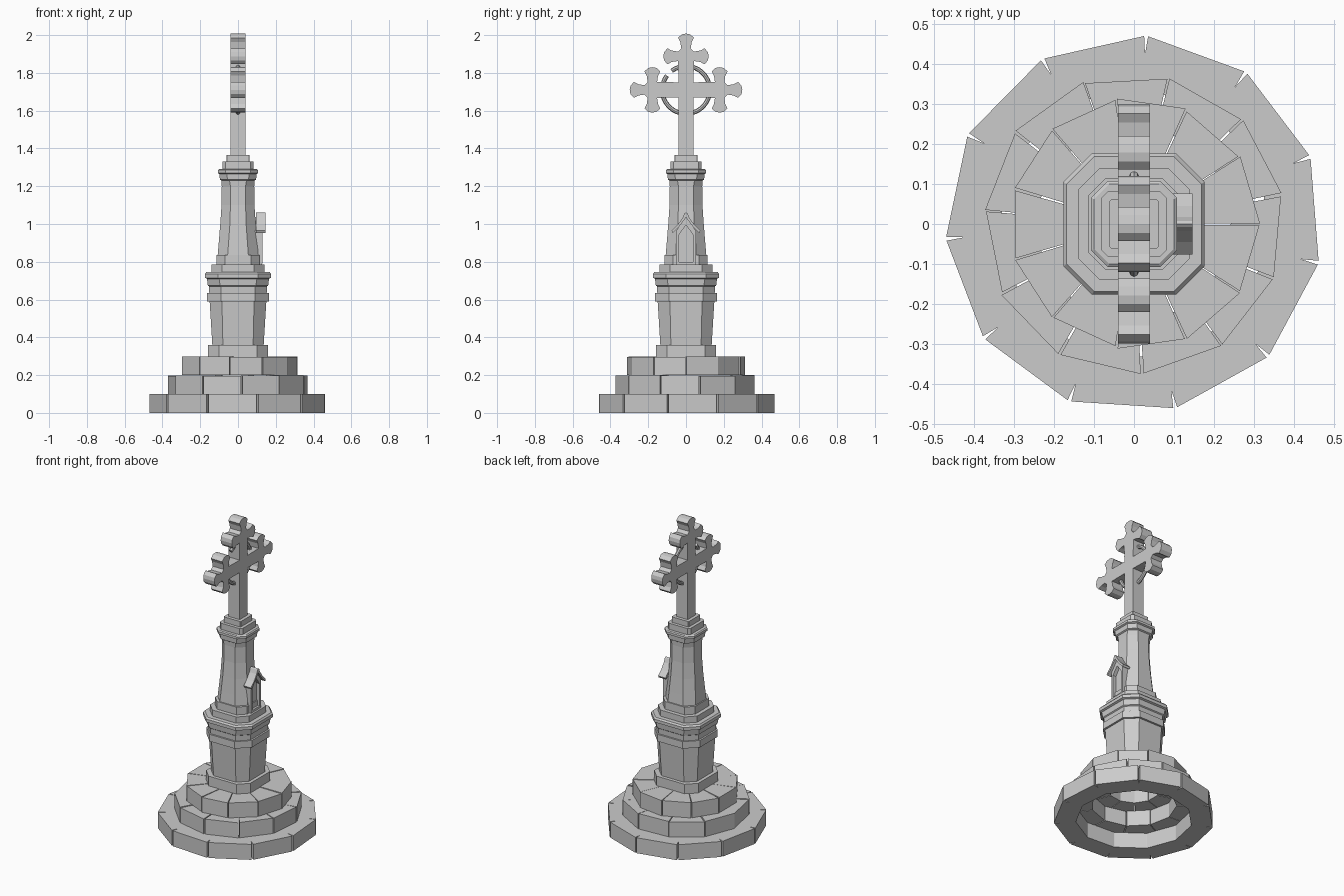
import bpy, bmesh, math, random
from mathutils import Vector

if "Cube" in bpy.data.objects:
    bpy.data.objects.remove(bpy.data.objects["Cube"])

random.seed(4)
TAU = math.tau
SIDES = 11


def make_object(name, bm):
    bmesh.ops.recalc_face_normals(bm, faces=bm.faces)
    me = bpy.data.meshes.new(name)
    bm.to_mesh(me)
    bm.free()
    ob = bpy.data.objects.new(name, me)
    bpy.context.collection.objects.link(ob)
    return ob


def add_loft(bm, rings):
    """Skin a list of equal-length vertex rings and cap both ends."""
    vs = [[bm.verts.new(p) for p in r] for r in rings]
    n = len(vs[0])
    for a, b in zip(vs, vs[1:]):
        for i in range(n):
            j = (i + 1) % n
            bm.faces.new((a[i], a[j], b[j], b[i]))
    bm.faces.new(vs[0][::-1])
    bm.faces.new(vs[-1])


def side_prism(name, outline, x0, x1):
    """Extrude a (y, z) outline along x."""
    bm = bmesh.new()
    add_loft(bm, [[(x, y, z) for y, z in outline] for x in (x0, x1)])
    return make_object(name, bm)


def polar(r, deg):
    a = math.radians(deg)
    return r * math.cos(a), r * math.sin(a)


# Lowest step: a hollow eleven-sided slab with V-shaped joints in its rim
def bottom_step():
    bm = bmesh.new()
    step, phase, notch = 360 / SIDES, 86.3, 0.6
    rows = []
    for i in range(SIDES):
        a = phase + i * step
        for r, d in ((0.47, -notch), (0.425, 0), (0.47, notch)):
            rows.append((polar(r, a + d), polar(0.342, a + d * 0.5)))
    loops = []
    for k, z in ((0, 0), (0, 0.1), (1, 0.1), (1, 0)):
        loops.append([bm.verts.new((*row[k], z)) for row in rows])
    n = len(rows)
    for a, b in zip(loops, loops[1:] + loops[:1]):
        for i in range(n):
            j = (i + 1) % n
            bm.faces.new((a[i], a[j], b[j], b[i]))
    make_object("bottom_step", bm)


# Upper steps: rings of separate, slightly uneven wedge blocks
def block_step(name, r_out, r_in, z0, z1, phase):
    bm = bmesh.new()
    step = 360 / SIDES
    for i in range(SIDES):
        a0 = phase + i * step + random.uniform(0.2, 0.7)
        a1 = phase + (i + 1) * step - random.uniform(0.2, 0.7)
        ro = r_out + random.uniform(-0.004, 0.004)
        top = z1 - random.uniform(0, 0.004)
        quad = [polar(r_in, a0), polar(ro, a0), polar(ro, a1), polar(r_in, a1)]
        add_loft(bm, [[(x, y, z) for x, y in quad] for z in (z0, top)])
    make_object(name, bm)


bottom_step()
block_step("middle_step", 0.373, 0.25, 0.1, 0.2, 76.7)
block_step("top_step", 0.312, 0.15, 0.2, 0.3, 0)


# Column parts: chamfered-square sections given as (z, half width, flat half)
def chamfered_column(name, profile):
    bm = bmesh.new()
    rings = []
    for z, h, f in profile:
        rings.append([(h, -f, z), (h, f, z), (f, h, z), (-f, h, z),
                      (-h, f, z), (-h, -f, z), (-f, -h, z), (f, -h, z)])
    add_loft(bm, rings)
    make_object(name, bm)


chamfered_column("pedestal", [
    (0.295, 0.158, 0.10), (0.36, 0.158, 0.10), (0.36, 0.136, 0.08),
    (0.59, 0.15, 0.085), (0.59, 0.163, 0.09), (0.635, 0.163, 0.09),
    (0.635, 0.152, 0.09), (0.67, 0.154, 0.09), (0.675, 0.16, 0.095),
    (0.71, 0.164, 0.10), (0.715, 0.176, 0.105), (0.735, 0.176, 0.105),
    (0.745, 0.168, 0.10), (0.745, 0.14, 0.085), (0.785, 0.14, 0.085),
    (0.785, 0.115, 0.07), (0.835, 0.115, 0.07)])
chamfered_column("shaft", [
    (0.83, 0.108, 0.055), (0.90, 0.102, 0.05), (1.0, 0.094, 0.043),
    (1.10, 0.087, 0.04), (1.20, 0.086, 0.04), (1.23, 0.088, 0.045),
    (1.235, 0.096, 0.055), (1.265, 0.098, 0.06), (1.27, 0.107, 0.066),
    (1.285, 0.107, 0.066), (1.29, 0.10, 0.062), (1.29, 0.081, 0.066),
    (1.33, 0.081, 0.066), (1.33, 0.061, 0.057), (1.365, 0.061, 0.057)])


# Cross with three-lobed ends, drawn as one outline
def cross_outline():
    cz, node = 1.71, 0.178
    petal = [(0.042, -0.025), (0.075, -0.03), (0.098, -0.042), (0.116, -0.022),
             (0.12, 0), (0.116, 0.022), (0.098, 0.042), (0.075, 0.03), (0.042, 0.025)]

    def turn(p, a):
        c, s = round(math.cos(a)), round(math.sin(a))
        return p[0] * c - p[1] * s, p[0] * s + p[1] * c

    pts = []
    for k in range(3):
        arm = [(0.04, -0.04)]
        for d in (-1, 0, 1):
            for p in petal:
                u, v = turn(p, d * math.pi / 2)
                arm.append((node + u, v))
        pts += [turn(p, k * math.pi / 2) for p in arm]
    pts += [(-0.04, -0.04), (-0.04, 1.36 - cz), (0.04, 1.36 - cz)]
    return [(y, z + cz) for y, z in pts]


side_prism("cross", cross_outline(), -0.04, 0.04)

# Thin broken ring around the crossing
bm = bmesh.new()
rings = []
for i in range(41):
    a = math.radians(143 + (344 * i / 40))
    radial = Vector((0, math.cos(a), math.sin(a)))
    c = Vector((0, 0, 1.71)) + radial * 0.126
    rings.append([c + radial * 0.012 * math.cos(TAU * k / 8)
                  + Vector((0.012 * math.sin(TAU * k / 8), 0, 0)) for k in range(8)])
add_loft(bm, rings)
make_object("cross_ring", bm)

# Small niche on the right side: frame, back, sill and flared gable roof
side_prism("niche_frame", [
    (-0.052, 0.79), (-0.036, 0.79), (-0.036, 0.945), (0, 0.995), (0.036, 0.945),
    (0.036, 0.79), (0.052, 0.79), (0.052, 0.965), (0, 1.035), (-0.052, 0.965)], 0.08, 0.13)
side_prism("niche_back", [
    (-0.045, 0.79), (0.045, 0.79), (0.045, 0.96), (0, 1.02), (-0.045, 0.96)], 0.08, 0.108)
side_prism("niche_sill", [
    (-0.05, 0.78), (0.05, 0.78), (0.05, 0.80), (-0.05, 0.80)], 0.08, 0.128)
top = [(0.076, 0.965), (0.045, 0.995), (0.018, 1.032), (0.008, 1.056)]
low = [(0.07, 0.953), (0.038, 0.984), (0.012, 1.018)]
side_prism("niche_roof", top + [(0, 1.062)] + [(-y, z) for y, z in top[::-1]]
           + [(-y, z) for y, z in low] + [(0, 1.035)] + low[::-1], 0.094, 0.146)
